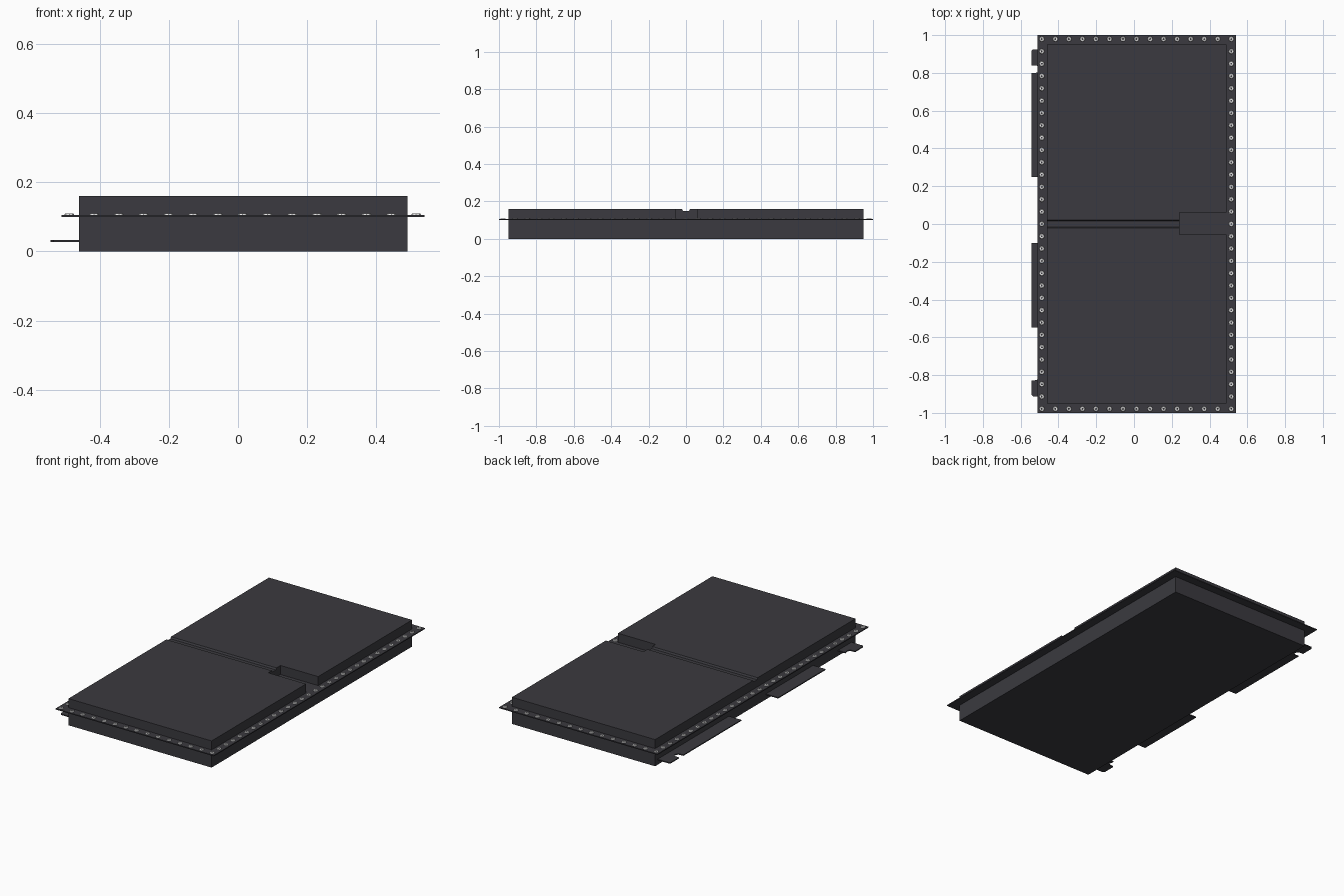
import bpy, bmesh, math
from mathutils import Matrix

if "Cube" in bpy.data.objects:
    bpy.data.objects.remove(bpy.data.objects["Cube"])


def material(name, rgb):
    m = bpy.data.materials.new(name)
    m.diffuse_color = (*rgb, 1)
    m.use_nodes = True
    m.node_tree.nodes["Principled BSDF"].inputs["Base Color"].default_value = m.diffuse_color
    return m


DARK = material("dark grey metal", (0.043, 0.042, 0.050))
STEEL = material("light steel", (0.80, 0.80, 0.80))


def make_object(name, bm, mat):
    bmesh.ops.recalc_face_normals(bm, faces=bm.faces)
    me = bpy.data.meshes.new(name)
    bm.to_mesh(me)
    bm.free()
    me.materials.append(mat)
    ob = bpy.data.objects.new(name, me)
    bpy.context.collection.objects.link(ob)
    return ob


def prism(name, points, direction, mat):
    """Extrude a closed 3D outline along a direction."""
    bm = bmesh.new()
    face = bm.faces.new([bm.verts.new(p) for p in points])
    res = bmesh.ops.extrude_face_region(bm, geom=[face], use_keep_orig=True)
    verts = [v for v in res["geom"] if isinstance(v, bmesh.types.BMVert)]
    bmesh.ops.translate(bm, verts=verts, vec=direction)
    return make_object(name, bm, mat)


def box(name, x0, x1, y0, y1, z0, z1, mat):
    pts = [(x0, y0, z0), (x1, y0, z0), (x1, y1, z0), (x0, y1, z0)]
    return prism(name, pts, (0, 0, z1 - z0), mat)


X0, X1, Y = -0.46, 0.49, 0.95
FLANGE_Z, FLANGE_TOP, TOP = 0.100, 0.106, 0.16

# lower tray and flange plate
box("lower_tray", X0, X1, -Y, Y, 0, FLANGE_Z, DARK)
box("flange", -0.51, 0.54, -1, 1, FLANGE_Z, FLANGE_TOP, DARK)

# upper cover: profile with a shallow groove across the middle
profile = [(-Y, FLANGE_TOP), (Y, FLANGE_TOP), (Y, TOP), (0.022, TOP),
           (0.016, 0.150), (-0.016, 0.150), (-0.022, TOP), (-Y, TOP)]
cover = prism("upper_cover", [(X0, y, z) for y, z in profile], (X1 - X0, 0, 0), DARK)

# rectangular notch in the right edge of the cover
cutter = box("notch_cutter", 0.24, 0.6, -0.055, 0.06, 0.09, 0.2, DARK)
cutter.hide_render = True
mod = cover.modifiers.new("notch", 'BOOLEAN')
mod.operation = 'DIFFERENCE'
mod.solver = 'EXACT'
mod.object = cutter
bpy.context.view_layer.objects.active = cover
bpy.ops.object.modifier_apply(modifier=mod.name)
bpy.data.objects.remove(cutter)


# circuit board edge tabs on the left side
def tab(name, outline):
    prism(name, [(x, y, 0.027) for x, y in outline], (0, 0, 0.006), DARK)


def round_notch(y, r=0.02, x=-0.522):
    """Keyhole opening to the left, listed from high y to low y."""
    return [(x + r * math.cos(a), y + r * math.sin(a))
            for a in [math.pi / 2 - math.pi * i / 8 for i in range(9)]]


E, C = -0.542, 0.008   # outer edge, corner chamfer
tab("board_tab_back",
    [(X0, 0.925), (E + C, 0.925), (E, 0.925 - C), (E, 0.84)] + round_notch(0.82)
    + [(E, 0.80), (E, 0.25), (X0, 0.25)])
tab("board_tab_middle", [(X0, -0.10), (E, -0.10), (E, -0.548), (X0, -0.548)])
tab("board_tab_front",
    [(X0, -0.785), (-0.506, -0.785)] + round_notch(-0.807)[2:]
    + [(E, -0.829), (E, -0.912 + C), (E + C, -0.912), (X0, -0.912)])

# screws around the flange, each a low head with a recessed socket
SX0, SX1, SY = -0.488, 0.515, 0.979
spots = []
for i in range(15):
    x = SX0 + (SX1 - SX0) * i / 14
    spots += [(x, -SY), (x, SY)]
for i in range(1, 30):
    y = -SY + 2 * SY * i / 30
    spots += [(SX0, y), (SX1, y)]

bm = bmesh.new()
for x, y in spots:
    res = bmesh.ops.create_cone(
        bm, cap_ends=True, segments=8, radius1=0.014, radius2=0.012, depth=0.004,
        matrix=Matrix.Translation((x, y, FLANGE_TOP + 0.002)))
    faces = {f for v in res["verts"] for f in v.link_faces}
    top = max(faces, key=lambda f: f.calc_center_median().z)
    bmesh.ops.inset_region(bm, faces=[top], thickness=0.007)
    bmesh.ops.inset_region(bm, faces=[top], thickness=0.0005, depth=-0.002)
    top.material_index = 1
screws = make_object("flange_screws", bm, STEEL)
screws.data.materials.append(DARK)
